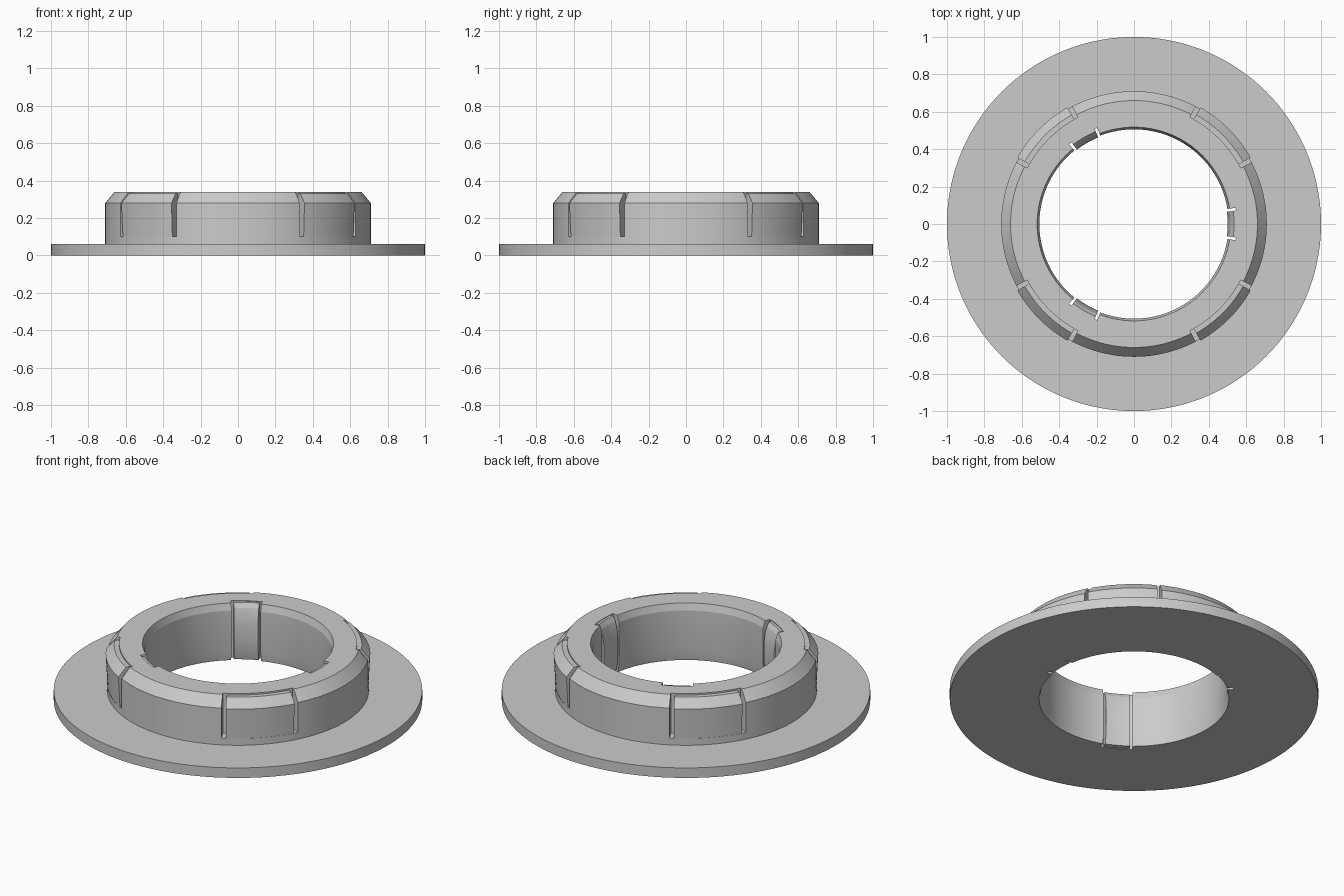
import bpy, bmesh, math

if "Cube" in bpy.data.objects:
    bpy.data.objects.remove(bpy.data.objects["Cube"])

grey = bpy.data.materials.new("light_grey")
grey.diffuse_color = (0.6, 0.6, 0.6, 1)
grey.use_nodes = True
grey.node_tree.nodes["Principled BSDF"].inputs["Base Color"].default_value = grey.diffuse_color


def sweep(name, profile, start, end, steps):
    """Turn a closed (radius, z) profile round the z axis; angles in degrees."""
    full = end - start >= 360
    bm = bmesh.new()
    rings = []
    for i in range(steps if full else steps + 1):
        a = math.radians(start + (end - start) * i / steps)
        rings.append([bm.verts.new((r * math.cos(a), r * math.sin(a), z)) for r, z in profile])
    n = len(profile)
    for i in range(steps):
        p, q = rings[i], rings[(i + 1) % len(rings)]
        for j in range(n):
            k = (j + 1) % n
            bm.faces.new((p[j], p[k], q[k], q[j]))
    if not full:
        bm.faces.new(rings[0])
        bm.faces.new(rings[-1])
    bmesh.ops.recalc_face_normals(bm, faces=bm.faces)
    mesh = bpy.data.meshes.new(name)
    bm.to_mesh(mesh)
    bm.free()
    mesh.materials.append(grey)
    obj = bpy.data.objects.new(name, mesh)
    bpy.context.collection.objects.link(obj)
    return obj


def activate(obj):
    bpy.ops.object.select_all(action='DESELECT')
    obj.select_set(True)
    bpy.context.view_layer.objects.active = obj


def cut(obj, cutter):
    activate(obj)
    mod = obj.modifiers.new("cut", 'BOOLEAN')
    mod.operation = 'DIFFERENCE'
    mod.solver = 'EXACT'
    mod.object = cutter
    bpy.ops.object.modifier_apply(modifier=mod.name)
    bpy.data.objects.remove(cutter)


# Flange and hub, with a chamfered outer rim and bore
body = sweep("flanged_hub", [
    (0.515, 0), (1.0, 0), (1.0, 0.06), (0.71, 0.06), (0.71, 0.28),
    (0.66, 0.34), (0.518, 0.34), (0.506, 0.30), (0.506, 0.05)], 0, 360, 144)
parts = [body]

# Four outer clips, each in a recess that leaves a slot at both ends
for i in range(4):
    mid = 45 + 90 * i
    cut(body, sweep("clip_recess", [(0.645, 0.10), (0.8, 0.10), (0.8, 0.5), (0.645, 0.5)],
                    mid - 17.3, mid + 17.3, 14))
    parts.append(sweep("outer_clip", [
        (0.635, 0.09), (0.708, 0.09), (0.718, 0.28), (0.672, 0.331), (0.635, 0.331)],
        mid - 15.3, mid + 15.3, 12))

# Three sprung tabs in the bore, bulging inward between through slots
for i in range(3):
    mid = 120 * i
    cut(body, sweep("tab_recess", [(0.4, -0.1), (0.55, -0.1), (0.55, 0.5), (0.4, 0.5)],
                    mid - 9.1, mid + 9.1, 8))
    parts.append(sweep("inner_tab", [
        (0.56, 0.003), (0.518, 0.003), (0.506, 0.05), (0.501, 0.13), (0.501, 0.21),
        (0.508, 0.27), (0.52, 0.31), (0.535, 0.336), (0.56, 0.336)],
        mid - 7.5, mid + 7.5, 8))

for obj in parts:
    activate(obj)
    bpy.ops.object.shade_smooth_by_angle(angle=math.radians(12))
